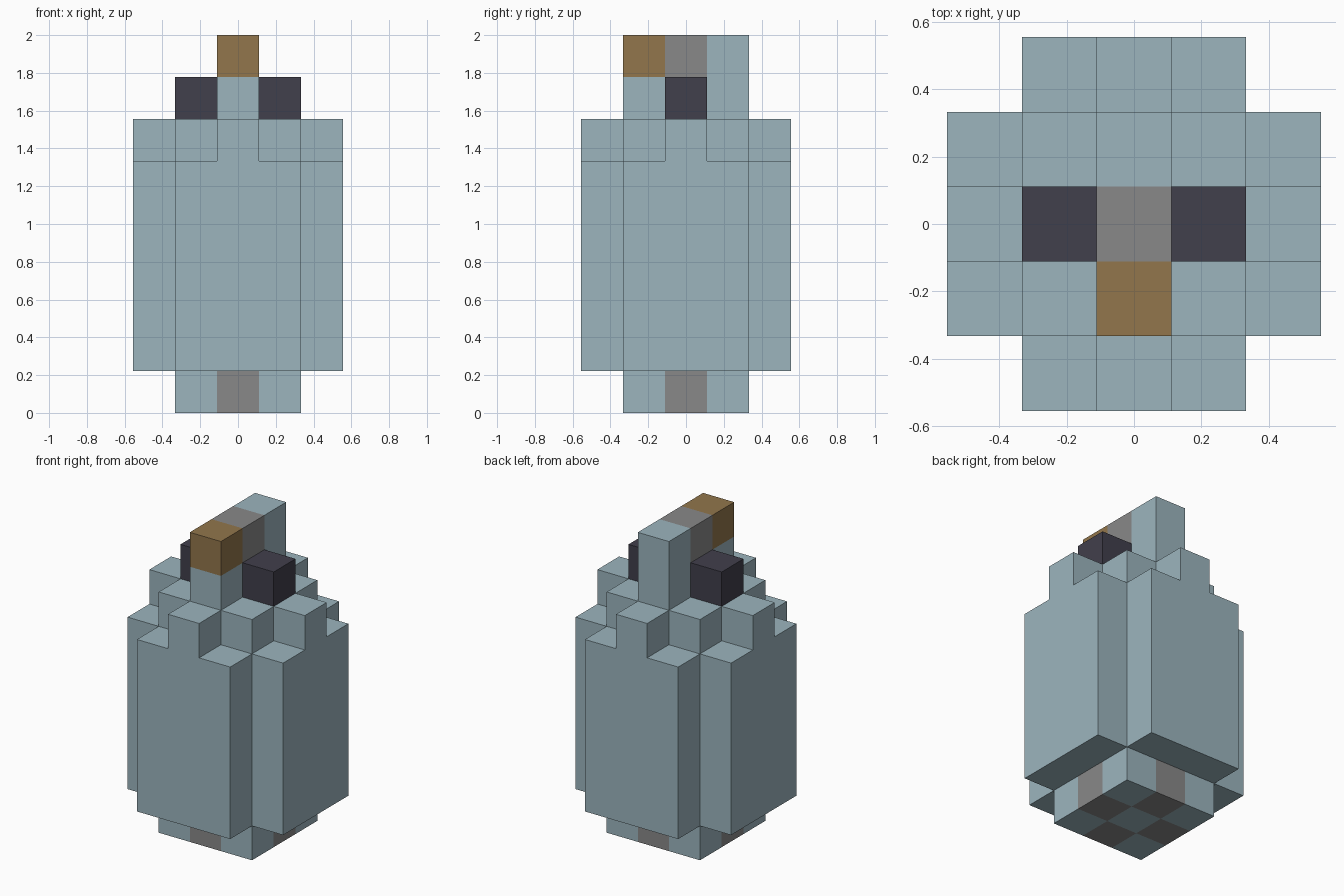
import bpy
import bmesh
import math
from mathutils import Vector

cube = bpy.data.objects.get("Cube")
if cube:
    bpy.data.objects.remove(cube, do_unlink=True)

U = 2 / 9  # edge of one block


def material(name, r, g, b):
    mat = bpy.data.materials.new(name)
    mat.use_nodes = True
    mat.diffuse_color = (r, g, b, 1)
    mat.node_tree.nodes["Principled BSDF"].inputs["Base Color"].default_value = (r, g, b, 1)
    return mat


BLUE = material("pale blue", 0.332, 0.462, 0.515)
GREY = material("grey", 0.25, 0.25, 0.25)
GOLD = material("golden brown", 0.287, 0.181, 0.072)
DARK = material("dark slate", 0.053, 0.050, 0.072)


def layer(level, rule):
    """Blocks of one level whose column (x, y) meets the rule."""
    span = range(-2, 3)
    return {(x, y, level) for x in span for y in span if rule(x, y)}


def square(x, y):
    return max(abs(x), abs(y)) <= 1


def checker(x, y):
    return (x + y) % 2 == 1


# Base: three by three, chequered
base_blue = layer(0, lambda x, y: square(x, y) and not checker(x, y))
base_grey = layer(0, lambda x, y: square(x, y) and checker(x, y))

# Body: tall square with its corners missing
body = set()
for level in range(1, 6):
    body |= layer(level, lambda x, y: abs(x) + abs(y) < 4)

# Shoulders: square with one raised block in the middle of each side
shoulders = layer(6, lambda x, y: square(x, y) or abs(x) + abs(y) == 2)

# Crest: a wall running front to back, with a taller rear end
crest = layer(7, lambda x, y: x == 0 and abs(y) <= 1) | {(0, 1, 8)}

parts = {
    "base_corners": (base_blue, BLUE),
    "base_side_blocks": (base_grey, GREY),
    "body": (body | shoulders, BLUE),
    "crest": (crest, BLUE),
    "crest_cap": ({(0, 0, 8)}, GREY),
    "front_tip": ({(0, -1, 8)}, GOLD),
    "left_side_block": ({(1, 0, 7)}, DARK),
    "right_side_block": ({(-1, 0, 7)}, DARK),
}
filled = set().union(*(cells for cells, _ in parts.values()))


def build(name, cells, mat):
    """Outer skin of a group of blocks, with flat areas merged."""
    bm = bmesh.new()
    for cell in sorted(cells):
        centre = Vector((cell[0], cell[1], cell[2] + 0.5)) * U
        for axis in range(3):
            for sign in (-1, 1):
                neighbour = list(cell)
                neighbour[axis] += sign
                if tuple(neighbour) in filled:
                    continue
                normal, a, b = Vector(), Vector(), Vector()
                normal[axis] = sign * U / 2
                a[(axis + 1) % 3] = U / 2
                b[(axis + 2) % 3] = sign * U / 2
                corners = (-a - b, a - b, a + b, b - a)
                bm.faces.new([bm.verts.new(centre + normal + c) for c in corners])
    bmesh.ops.remove_doubles(bm, verts=bm.verts[:], dist=0.001)
    bmesh.ops.dissolve_limit(bm, angle_limit=math.radians(1),
                             verts=bm.verts[:], edges=bm.edges[:])
    mesh = bpy.data.meshes.new(name)
    bm.to_mesh(mesh)
    bm.free()
    mesh.materials.append(mat)
    obj = bpy.data.objects.new(name, mesh)
    bpy.context.collection.objects.link(obj)


for part, (cells, mat) in parts.items():
    build(part, cells, mat)
